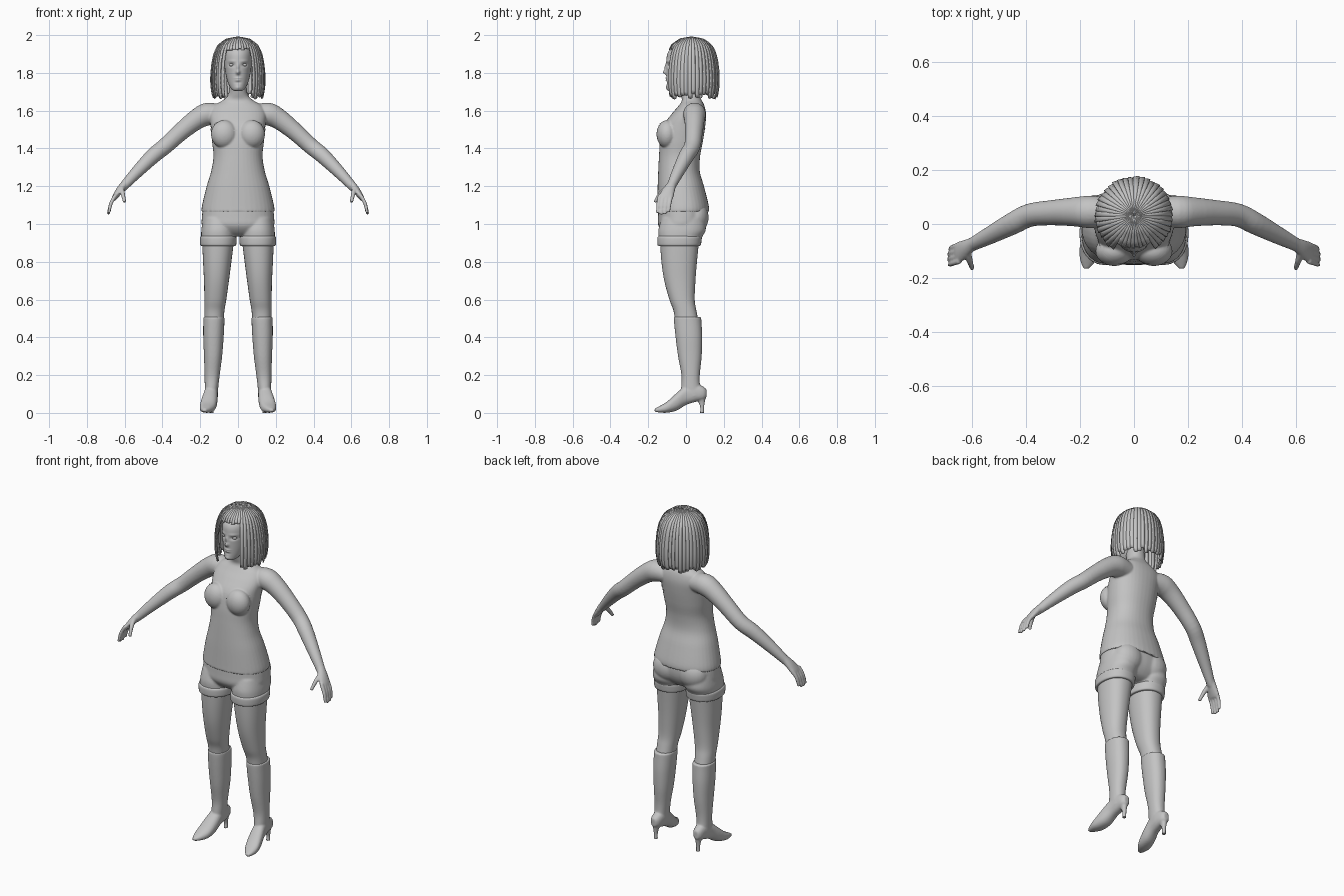
import bpy, bmesh, math, random
from mathutils import Vector

if "Cube" in bpy.data.objects:
    bpy.data.objects.remove(bpy.data.objects["Cube"])

random.seed(4)
grey = bpy.data.materials.new("plain_grey")
grey.diffuse_color = (0.55, 0.55, 0.55, 1)
grey.use_nodes = True
grey.node_tree.nodes["Principled BSDF"].inputs["Base Color"].default_value = grey.diffuse_color


def smooth_rows(rows, k=5):
    """Catmull-Rom interpolation between rows of numbers."""
    out = []
    for i in range(len(rows) - 1):
        p0, p1, p2 = rows[max(i - 1, 0)], rows[i], rows[i + 1]
        p3 = rows[min(i + 2, len(rows) - 1)]
        for j in range(k):
            t = j / k
            out.append([0.5 * (2 * b + (c - a) * t + (2 * a - 5 * b + 4 * c - d) * t * t
                               + (3 * b - a - 3 * c + d) * t ** 3)
                        for a, b, c, d in zip(p0, p1, p2, p3)])
    return out + [list(rows[-1])]


def skin(bm, rings):
    loops = [[bm.verts.new(p) for p in r] for r in rings]
    n = len(loops[0])
    for a, b in zip(loops, loops[1:]):
        for i in range(n):
            bm.faces.new((a[i], a[(i + 1) % n], b[(i + 1) % n], b[i]))
    bm.faces.new(loops[0])
    bm.faces.new(loops[-1])


def oval(n, power):
    for i in range(n):
        c, s = math.cos(math.tau * i / n), math.sin(math.tau * i / n)
        yield math.copysign(abs(c) ** power, c), math.copysign(abs(s) ** power, s)


def column(bm, rows, n=40, power=0.9, k=5):
    """Upright loft; rows are (z, centre x, half width, front y, back y)."""
    skin(bm, [[(cx + hw * c, (f + b) / 2 + (b - f) / 2 * s, z) for c, s in oval(n, power)]
              for z, cx, hw, f, b in smooth_rows(rows, k)])


def tube(bm, rows, n=20, k=4):
    """Loft along a path; rows are (x, y, z, radius across, radius thick)."""
    rows = smooth_rows(rows, k)
    pts = [Vector(r[:3]) for r in rows]
    rings = []
    for i, p in enumerate(pts):
        t = (pts[min(i + 1, len(pts) - 1)] - pts[max(i - 1, 0)]).normalized()
        u = Vector((0, 1, 0))
        u = (u - t * u.dot(t)).normalized()
        v = t.cross(u)
        rings.append([p + u * (rows[i][3] * c) + v * (rows[i][4] * s) for c, s in oval(n, 1)])
    skin(bm, rings)


def ball(bm, centre, radii):
    vs = bmesh.ops.create_uvsphere(bm, u_segments=24, v_segments=16, radius=1)["verts"]
    for v in vs:
        v.co = Vector(c + r * p for c, r, p in zip(centre, radii, v.co))


def finish(bm, name, voxel=0, relax=4, angle=50):
    bmesh.ops.recalc_face_normals(bm, faces=bm.faces)
    me = bpy.data.meshes.new(name)
    bm.to_mesh(me)
    bm.free()
    ob = bpy.data.objects.new(name, me)
    bpy.context.collection.objects.link(ob)
    me.materials.append(grey)
    bpy.ops.object.select_all(action="DESELECT")
    ob.select_set(True)
    bpy.context.view_layer.objects.active = ob
    bpy.ops.object.shade_smooth_by_angle(angle=math.radians(angle))
    if voxel:
        m = ob.modifiers.new("blend", "REMESH")
        m.mode, m.voxel_size, m.use_smooth_shade = "VOXEL", voxel, True
        m = ob.modifiers.new("relax", "SMOOTH")
        m.factor, m.iterations = 0.5, relax
    return ob


SIDES = (1, -1)

# Torso, neck, bust, arms and hands blended into one skin
bm = bmesh.new()
torso = [(1.065, .194, -.153, .122), (1.1, .19, -.152, .12), (1.2, .166, -.15, .095),
         (1.28, .142, -.147, .073), (1.36, .13, -.143, .075), (1.44, .138, -.137, .09),
         (1.52, .145, -.12, .102), (1.58, .15, -.078, .106), (1.625, .13, -.04, .098),
         (1.655, .08, -.022, .083), (1.69, .05, -.03, .065), (1.76, .046, -.05, .06)]
column(bm, [(z, 0, w, f, b) for z, w, f, b in torso])
arm = [(.09, .045, 1.58, .05), (.16, .045, 1.582, .06), (.22, .045, 1.553, .054),
       (.3, .042, 1.49, .047), (.385, .033, 1.413, .043), (.45, .002, 1.36, .041),
       (.54, -.045, 1.27, .032), (.605, -.078, 1.2, .024), (.62, -.085, 1.185, .022)]
palm = [(.6, -.075, 1.21, .024, .022), (.625, -.09, 1.18, .032, .02),
        (.65, -.105, 1.145, .039, .015), (.658, -.108, 1.13, .034, .011)]
for s in SIDES:
    ball(bm, (s * .073, -.1, 1.475), (.07, .056, .075))
    tube(bm, [(s * x, y, z, r, r) for x, y, z, r in arm], 28)
    tube(bm, [(s * x, y, z, a, b) for x, y, z, a, b in palm])
    for i in range(4):
        y, drop = -.078 - .02 * i, (.012, .002, 0, .008)[i]
        tube(bm, [(s * .647, y, 1.155, .011, .011), (s * .672, y - .008, 1.11, .01, .01),
                  (s * (.688 - drop / 2), y - .014, 1.05 + drop, .008, .008)], 10)
    tube(bm, [(s * .618, -.095, 1.195, .014, .014), (s * .61, -.135, 1.16, .012, .012),
              (s * .6, -.165, 1.115, .009, .009)], 10)
body = finish(bm, "upper_body", .005)

# Neckline seam wrapped around the chest
bm = bmesh.new()
rows = []
for dz in (0, .008):
    row = []
    for i in range(96):
        a = math.tau * i / 96
        z = 1.495 + dz + (.035 * math.sin(2 * a) ** 2 if math.sin(a) < 0 else 0)
        row.append(bm.verts.new((.15 * math.cos(a), -.015 + .135 * math.sin(a), z)))
    rows.append(row)
for i in range(96):
    j = (i + 1) % 96
    bm.faces.new((rows[0][i], rows[0][j], rows[1][j], rows[1][i]))
seam = finish(bm, "neckline_seam")
m = seam.modifiers.new("wrap", "SHRINKWRAP")
m.target, m.offset, m.wrap_mode = body, .002, "ABOVE_SURFACE"

# Shorts with separate leg openings
bm = bmesh.new()
column(bm, [(1.12, 0, .182, -.145, .108), (1.04, 0, .191, -.148, .112),
            (.99, 0, .19, -.146, .1), (.95, 0, .16, -.115, .07), (.935, 0, .12, -.08, .04)])
for s in SIDES:
    column(bm, [(1.03, s * .1, .085, -.13, .1), (.97, s * .104, .09, -.146, .105),
                (.93, s * .105, .09, -.146, .085), (.895, s * .105, .09, -.145, .074)])
    ball(bm, (s * .083, .05, 1.035), (.088, .07, .085))
finish(bm, "shorts", .006, 5)

# Rolled cuffs, legs
for s, side in zip(SIDES, ("left", "right")):
    bm = bmesh.new()
    column(bm, [(.884, s * .105, .088, -.143, .07), (.888, s * .105, .095, -.15, .078),
                (.91, s * .105, .097, -.152, .082), (.93, s * .105, .096, -.151, .084),
                (.937, s * .105, .088, -.144, .078)], k=3)
    finish(bm, side + "_cuff")
    bm = bmesh.new()
    column(bm, [(.92, s * .105, .085, -.138, .07), (.8, s * .11, .075, -.13, .058),
                (.7, s * .114, .066, -.115, .05), (.6, s * .12, .058, -.088, .046),
                (.54, s * .125, .053, -.066, .055), (.47, s * .128, .05, -.056, .07)])
    finish(bm, side + "_leg")

    # High-heeled boot: shaft, pointed foot and heel
    bm = bmesh.new()
    column(bm, [(.508, s * .128, .056, -.064, .08), (.48, s * .128, .056, -.063, .082),
                (.4, s * .13, .054, -.055, .086), (.3, s * .132, .048, -.042, .083),
                (.2, s * .137, .04, -.024, .073), (.14, s * .14, .036, -.025, .075),
                (.09, s * .142, .034, -.03, .09)])
    foot = [(.108, .14, .015, .08, .125), (.09, .14, .028, .068, .14), (.05, .14, .035, .058, .155),
            (0, .144, .036, .042, .145), (-.05, .152, .042, .012, .105),
            (-.1, .162, .041, .001, .06), (-.14, .171, .027, .002, .036), (-.166, .177, .01, .006, .022)]
    skin(bm, [[(s * cx + hw * c, y, (lo + hi) / 2 + (hi - lo) / 2 * t) for c, t in oval(28, .85)]
              for y, cx, hw, lo, hi in smooth_rows(foot, 4)])
    column(bm, [(.1, s * .14, .026, .045, .107), (.06, s * .14, .015, .064, .1),
                (.03, s * .14, .011, .075, .096), (0, s * .14, .011, .074, .096)], 16)
    finish(bm, side + "_boot", .005, 3)

# Head with sculpted face
bm = bmesh.new()
head = [(1.705, .016, -.092, -.05), (1.712, .032, -.1, -.02), (1.735, .048, -.102, .03),
        (1.77, .06, -.103, .07), (1.81, .068, -.104, .1), (1.85, .073, -.104, .115),
        (1.9, .074, -.099, .12), (1.93, .065, -.078, .11), (1.957, .042, -.035, .09)]
column(bm, [(z, 0, w, f, b) for z, w, f, b in head], 128, .95, 10)
# each bump: x, z, spread x, spread z, push toward the front
BUMPS = [(0, 1.803, .010, .011, .017), (0, 1.828, .007, .02, .009), (0, 1.772, .017, .004, .006),
         (0, 1.761, .014, .004, .006), (0, 1.748, .016, .006, -.003), (0, 1.722, .014, .01, .005),
         (.034, 1.842, .015, .009, -.011), (-.034, 1.842, .015, .009, -.011),
         (.034, 1.862, .02, .006, .004), (-.034, 1.862, .02, .006, .004)]
for v in bm.verts:
    if v.co.y < -.03:
        x, z = v.co.x, v.co.z
        v.co.y -= sum(d * math.exp(-((x - bx) / sx) ** 2 - ((z - bz) / sz) ** 2)
                      for bx, bz, sx, sz, d in BUMPS)
finish(bm, "head", angle=80)
bm = bmesh.new()
for s in SIDES:
    ball(bm, (s * .034, -.079, 1.842), (.014, .014, .008))
finish(bm, "eyes")

# Bobbed hair made of overlapping strands that step outward
PROFILE = [(0, 1.99), (.42, 1.98), (.72, 1.95), (.88, 1.905), (.96, 1.85), (1, 1.79),
           (1, 1.74), (.96, 1.695), (.9, 1.66)]


def hair_point(a, t, grow):
    i = min(int(t), len(PROFILE) - 2)
    (r0, z0), (r1, z1) = PROFILE[i], PROFILE[i + 1]
    r, z = r0 + (r1 - r0) * (t - i), z0 + (z1 - z0) * (t - i)
    return (.14 * r * grow * math.sin(a), .03 - .142 * r * grow * math.cos(a), z)


bm = bmesh.new()
COUNT, STEPS = 44, 14
for i in range(COUNT):
    a0, w = math.tau * i / COUNT - math.pi, math.tau / COUNT * 1.15
    fringe = abs(a0 + w / 2) < math.radians(36)
    end = 2.55 + random.uniform(-.1, .15) if fringe else 7.6 + random.uniform(-.4, .4)
    turn = 1 if a0 < 0 else -1
    lift = random.uniform(-.015, .02)
    cols = []
    for u in (0, .5, 1):
        grow = 1.005 + lift + .035 * (u - .5) * turn
        tip = end - (.25 * abs(u - .5) if not fringe else 0)
        cols.append([bm.verts.new(hair_point(a0 + u * w, .02 + (tip - .02) * j / STEPS, grow))
                     for j in range(STEPS + 1)])
    for p, q in zip(cols, cols[1:]):
        for j in range(STEPS):
            bm.faces.new((p[j], p[j + 1], q[j + 1], q[j]))
hair = finish(bm, "hair", angle=35)
m = hair.modifiers.new("thickness", "SOLIDIFY")
m.thickness, m.offset = .006, 0
